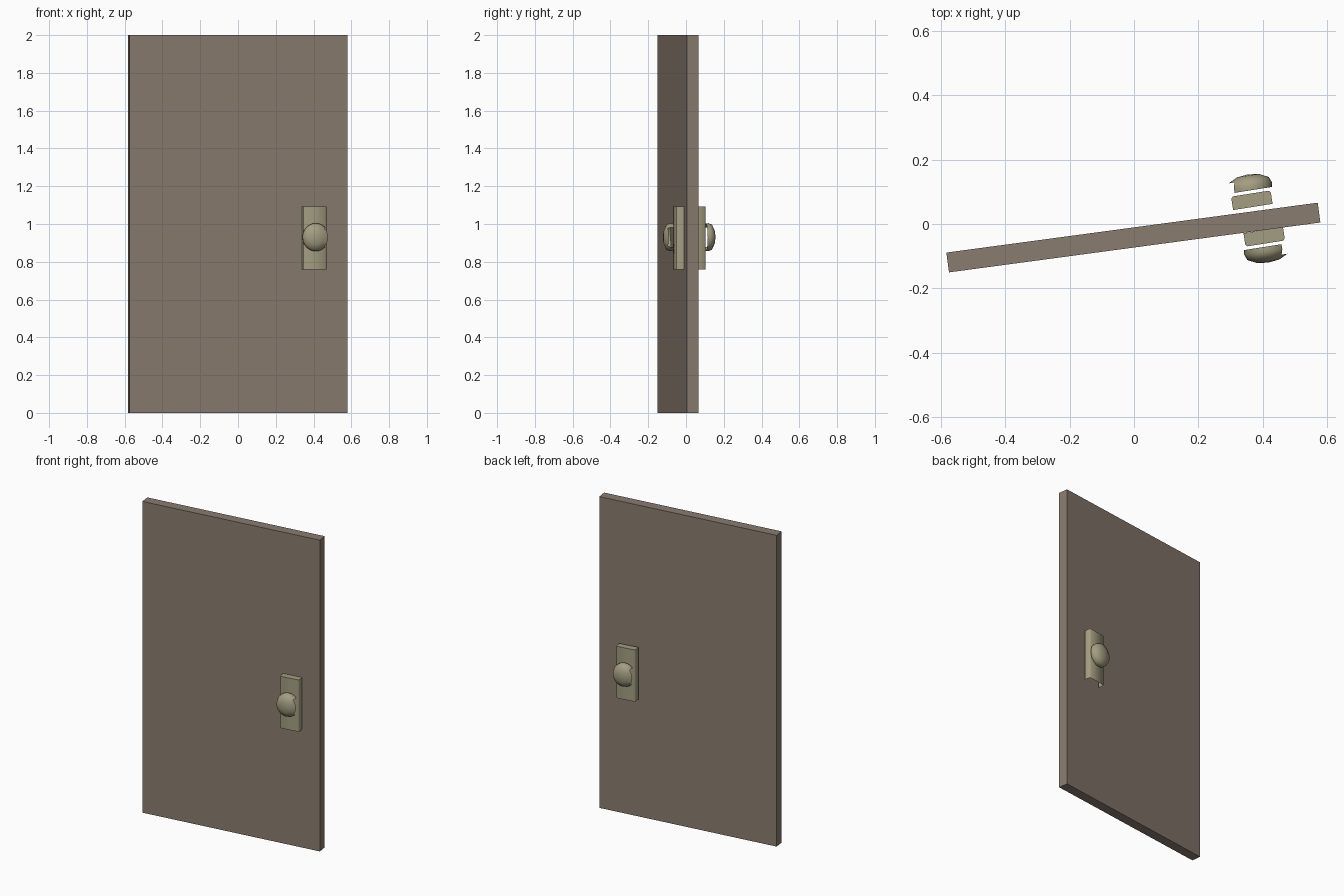
import bpy, bmesh, math
from mathutils import Matrix, Vector

if "Cube" in bpy.data.objects:
    bpy.data.objects.remove(bpy.data.objects["Cube"])


def material(name, rgb):
    m = bpy.data.materials.new(name)
    m.diffuse_color = (*rgb, 1)
    m.use_nodes = True
    m.node_tree.nodes["Principled BSDF"].inputs["Base Color"].default_value = m.diffuse_color
    return m


WOOD = material("brown wood", (0.25, 0.20, 0.16))
BRASS = material("dull brass", (0.37, 0.34, 0.22))


def finish(name, bm, mat, matrix, smooth=None):
    bm.transform(matrix)
    mesh = bpy.data.meshes.new(name)
    bm.to_mesh(mesh)
    bm.free()
    mesh.materials.append(mat)
    ob = bpy.data.objects.new(name, mesh)
    bpy.context.collection.objects.link(ob)
    if smooth:
        bpy.ops.object.select_all(action='DESELECT')
        ob.select_set(True)
        bpy.context.view_layer.objects.active = ob
        bpy.ops.object.shade_smooth_by_angle(angle=math.radians(smooth))
    return ob


# door slab, turned slightly open
bm = bmesh.new()
bmesh.ops.create_cube(bm, size=1)
bmesh.ops.scale(bm, vec=(1.163, 0.062, 2.0), verts=bm.verts)
finish("door_slab", bm, WOOD,
       Matrix.Translation((-0.002, -0.042, 1)) @ Matrix.Rotation(math.radians(7.65), 4, 'Z'))


def back_plate(name, frame):
    # rounded plate shell with a top, open towards the door and at the bottom
    profile = [(-0.062, 0), (-0.062, -0.036), (-0.056, -0.042),
               (0.056, -0.042), (0.062, -0.036), (0.062, 0)]
    bm = bmesh.new()
    low = [bm.verts.new((x, y, 0.76)) for x, y in profile]
    high = [bm.verts.new((x, y, 1.093)) for x, y in profile]
    for i in range(len(profile) - 1):
        bm.faces.new((low[i], low[i + 1], high[i + 1], high[i]))
    bm.faces.new(high)
    finish(name, bm, BRASS, frame, 50)


def knob(name, frame):
    # flattened dome around the -y axis, with a finger opening on the +x side
    profile = [(0.069, 0), (0.070, 0.015), (0.063, 0.032), (0.035, 0.046), (0.0, 0.05)]
    bm = bmesh.new()
    verts = [bm.verts.new((r, -0.052 - d, 0)) for r, d in profile]
    edges = [bm.edges.new(p) for p in zip(verts, verts[1:])]
    bmesh.ops.spin(bm, geom=verts + edges, cent=(0, 0, 0), axis=(0, -1, 0),
                   angle=math.tau, steps=24, use_duplicate=False)
    bmesh.ops.remove_doubles(bm, verts=bm.verts, dist=0.0005)
    bmesh.ops.recalc_face_normals(bm, faces=bm.faces)
    if sum(f.normal.y for f in bm.faces) > 0:
        bmesh.ops.reverse_faces(bm, faces=bm.faces)
    opening = []
    for f in bm.faces:
        c = f.calc_center_median()
        if c.y > -0.084 and abs(math.atan2(c.z, c.x)) < math.radians(48):
            opening.append(f)
    bmesh.ops.delete(bm, geom=opening, context='FACES')
    finish(name, bm, BRASS,
           frame @ Matrix.Translation((0, 0, 0.93)) @ Matrix.Diagonal((1, 1, 1.06, 1)), 60)


# front handle, and the same handle turned half round for the back
front = Matrix.Translation((0.401, -0.019, 0)) @ Matrix.Rotation(math.radians(9), 4, 'Z')
pivot = Vector((0.385, 0.017, 0))
half_turn = Matrix.Translation(pivot) @ Matrix.Rotation(math.pi, 4, 'Z') @ Matrix.Translation(-pivot)
for side, frame in (("front", front), ("back", half_turn @ front)):
    back_plate(side + "_plate", frame)
    knob(side + "_knob", frame)
